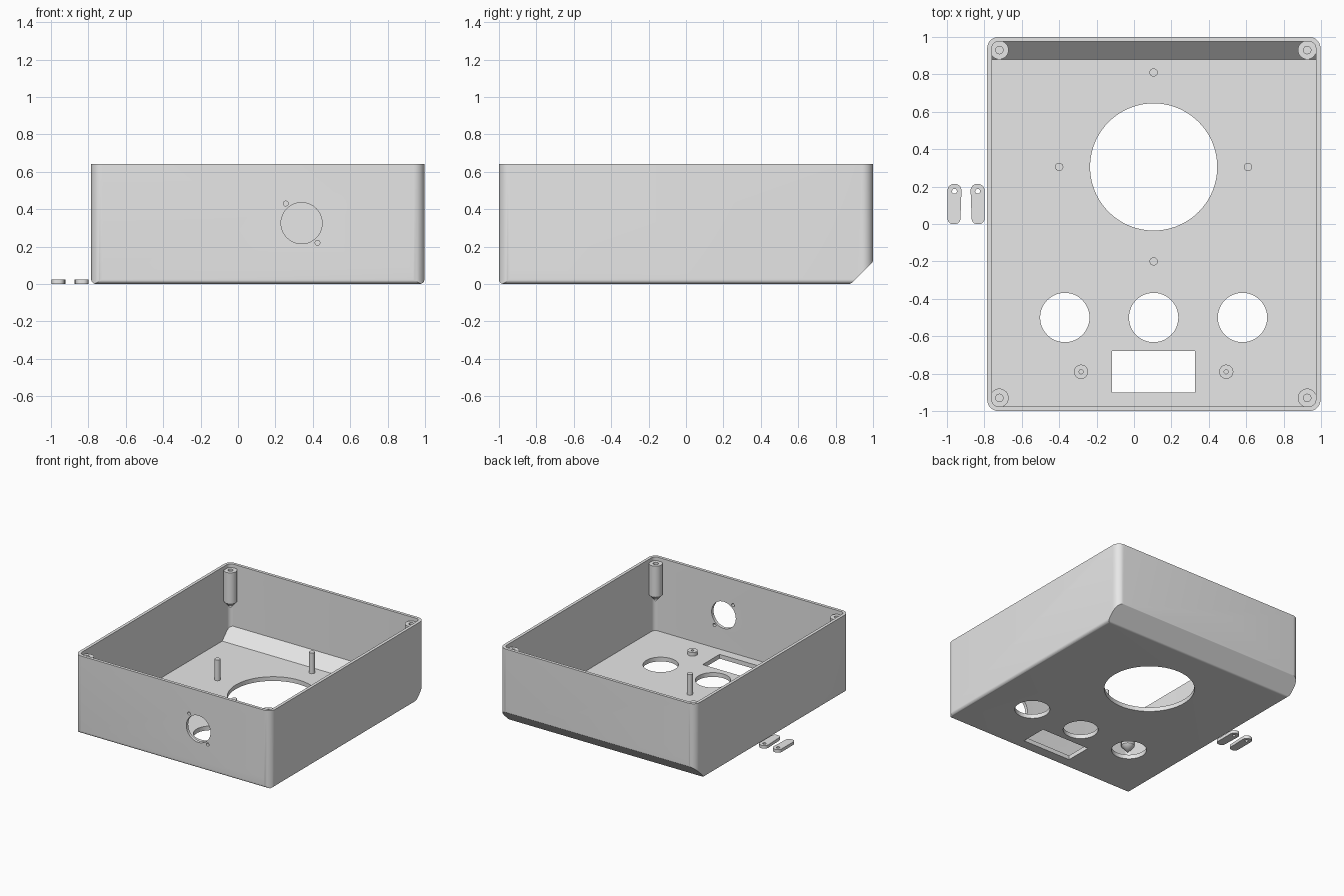
import bpy, bmesh, math
from mathutils import Vector

if "Cube" in bpy.data.objects:
    bpy.data.objects.remove(bpy.data.objects["Cube"])

grey = bpy.data.materials.new("plain_grey")
grey.diffuse_color = (0.8, 0.8, 0.8, 1)
grey.use_nodes = True
grey.node_tree.nodes["Principled BSDF"].inputs["Base Color"].default_value = grey.diffuse_color

X0, X1 = -0.785, 0.997          # case extents
CX = 0.105                      # case centre line
TOP, WALL, FLOOR = 0.64, 0.025, 0.035


def finish(name, bm):
    bmesh.ops.remove_doubles(bm, verts=bm.verts, dist=1e-5)
    bmesh.ops.recalc_face_normals(bm, faces=bm.faces)
    me = bpy.data.meshes.new(name)
    bm.to_mesh(me)
    bm.free()
    me.materials.append(grey)
    ob = bpy.data.objects.new(name, me)
    bpy.context.collection.objects.link(ob)
    return ob


def rounded(corners, steps=8):
    """Polygon from (x, y, radius) corners, with each corner filleted."""
    out = []
    n = len(corners)
    for i, (x, y, r) in enumerate(corners):
        p = Vector((x, y))
        if r == 0:
            out.append(p)
            continue
        a = (Vector(corners[i - 1][:2]) - p).normalized()
        b = (Vector(corners[(i + 1) % n][:2]) - p).normalized()
        half = a.angle(b) / 2
        t = r / math.tan(half)
        c = p + (a + b).normalized() * r / math.sin(half)
        s, e = p + a * t - c, p + b * t - c
        a0 = math.atan2(s.y, s.x)
        d = (math.atan2(e.y, e.x) - a0 + math.pi) % (2 * math.pi) - math.pi
        out += [c + r * Vector((math.cos(a0 + d * k / steps), math.sin(a0 + d * k / steps)))
                for k in range(steps + 1)]
    return out


def prism(name, pts, lo, hi, axis="z"):
    """Extrude a 2D outline along an axis."""
    place = {"z": lambda p, h: (p[0], p[1], h),
             "x": lambda p, h: (h, p[0], p[1]),
             "y": lambda p, h: (p[0], h, p[1])}[axis]
    bm = bmesh.new()
    rings = [[bm.verts.new(place(p, h)) for p in pts] for h in (lo, hi)]
    n = len(pts)
    for i in range(n):
        j = (i + 1) % n
        bm.faces.new((rings[0][i], rings[0][j], rings[1][j], rings[1][i]))
    for ring in rings:
        bm.faces.new(ring)
    return finish(name, bm)


def circle(x, y, r, n=32):
    return [(x + r * math.cos(2 * math.pi * i / n), y + r * math.sin(2 * math.pi * i / n))
            for i in range(n)]


def rect(x0, x1, y0, y1, r=0):
    return rounded([(x0, y0, r), (x1, y0, r), (x1, y1, r), (x0, y1, r)])


def lathe(name, x, y, profile, n=32):
    """Spin an (r, z) profile about a vertical axis at x, y."""
    bm = bmesh.new()
    rings = [[bm.verts.new((x + px * r, y + py * r, z)) for px, py in circle(0, 0, 1, n)]
             if r else [bm.verts.new((x, y, z))] for r, z in profile]
    for a, b in zip(rings, rings[1:]):
        for i in range(n):
            j = (i + 1) % n
            quad = [a[i % len(a)], a[j % len(a)], b[j % len(b)], b[i % len(b)]]
            bm.faces.new(list(dict.fromkeys(quad)))
    return finish(name, bm)


def boolean(ob, tool, op="DIFFERENCE"):
    mod = ob.modifiers.new("cut", "BOOLEAN")
    mod.operation, mod.object, mod.solver = op, tool, "EXACT"
    bpy.context.view_layer.objects.active = ob
    bpy.ops.object.modifier_apply(modifier=mod.name)
    bpy.data.objects.remove(tool)


# Case shell: plan outline, side profile with back chamfer, front profile
case = prism("case", rect(X0, X1, -1, 1, 0.06), 0, TOP)
side = rounded([(-1.1, TOP + .1, 0), (-1, TOP + .1, 0), (-1, 0, .025), (.88, 0, .025),
                (1, .12, .01), (1, TOP + .1, 0)][1:])
boolean(case, prism("side_cutter", side, X0 - .1, X1 + .1, "x"), "INTERSECT")
front = rounded([(X0, 0, .025), (X1, 0, .025), (X1, TOP + .1, 0), (X0, TOP + .1, 0)])
boolean(case, prism("front_cutter", front, -1.1, 1.1, "y"), "INTERSECT")

# Cavity with sloped back edge
cavity = prism("cavity", rect(X0 + WALL, X1 - WALL, -1 + WALL, 1 - WALL, .035), FLOOR, TOP + .1)
slope = [(-1.1, 0), (.845, 0), (.88, FLOOR), (.98, .135), (1.1, .255), (1.1, 1), (-1.1, 1)]
boolean(cavity, prism("slope_cutter", slope, -1.2, 1.2, "x"), "INTERSECT")
boolean(case, cavity)

# Floor openings: large round, three small round, one rectangular
boolean(case, prism("large_hole", circle(CX, .305, .34, 72), -.1, .08))
for dx in (-.475, 0, .475):
    boolean(case, prism("small_hole", circle(CX + dx, -.5, .132, 48), -.1, .08))
boolean(case, prism("window_hole", rect(-.117, .325, -.9, -.68), -.1, .08))

# Front wall socket with two screw holes
for x, z, r in ((.34, .325, .11), (.255, .43, .013), (.425, .22, .013)):
    boolean(case, prism("socket_hole", circle(x, z, r, 40), -1.1, -.9, "y"))

parts = [case]

# Corner screw posts with conical undersides
for x in (-.72, .926):
    for y in (-.93, .93):
        parts.append(lathe("corner_post", x, y, [
            (0, .295), (.05, .355), (.05, .61), (.02, .61), (.02, .42), (0, .42)]))

# Tall pegs around the large opening
for dx, dy in ((0, .505), (0, -.505), (.505, 0), (-.505, 0)):
    parts.append(lathe("peg", CX + dx, .305 + dy, [
        (0, .02), (.022, .02), (.022, .205), (0, .205)], 24))

# Low standoffs beside the window
for dx in (-.388, .388):
    parts.append(lathe("standoff", CX + dx, -.79, [
        (0, .02), (.038, .02), (.038, .065), (.011, .065), (.011, .036), (0, .036)]))

# Loose tabs beside the case, mirrored about their shared middle
MID = -.898
for s in (1, -1):
    outline = [(MID - s * .099, 0, .028), (MID - s * .031, 0, .028),
               (MID - s * .023, .215, .036), (MID - s * .099, .215, .036)]
    tab = prism("loose_tab", rounded(outline), 0, .025)
    boolean(tab, prism("tab_hole", circle(MID - s * .062, .175, .013, 24), -.1, .1))
    parts.append(tab)

# Smooth curved faces, keep edges sharp
for ob in bpy.context.scene.objects:
    ob.select_set(ob in parts)
bpy.context.view_layer.objects.active = case
bpy.ops.object.shade_smooth_by_angle(angle=math.radians(30))
